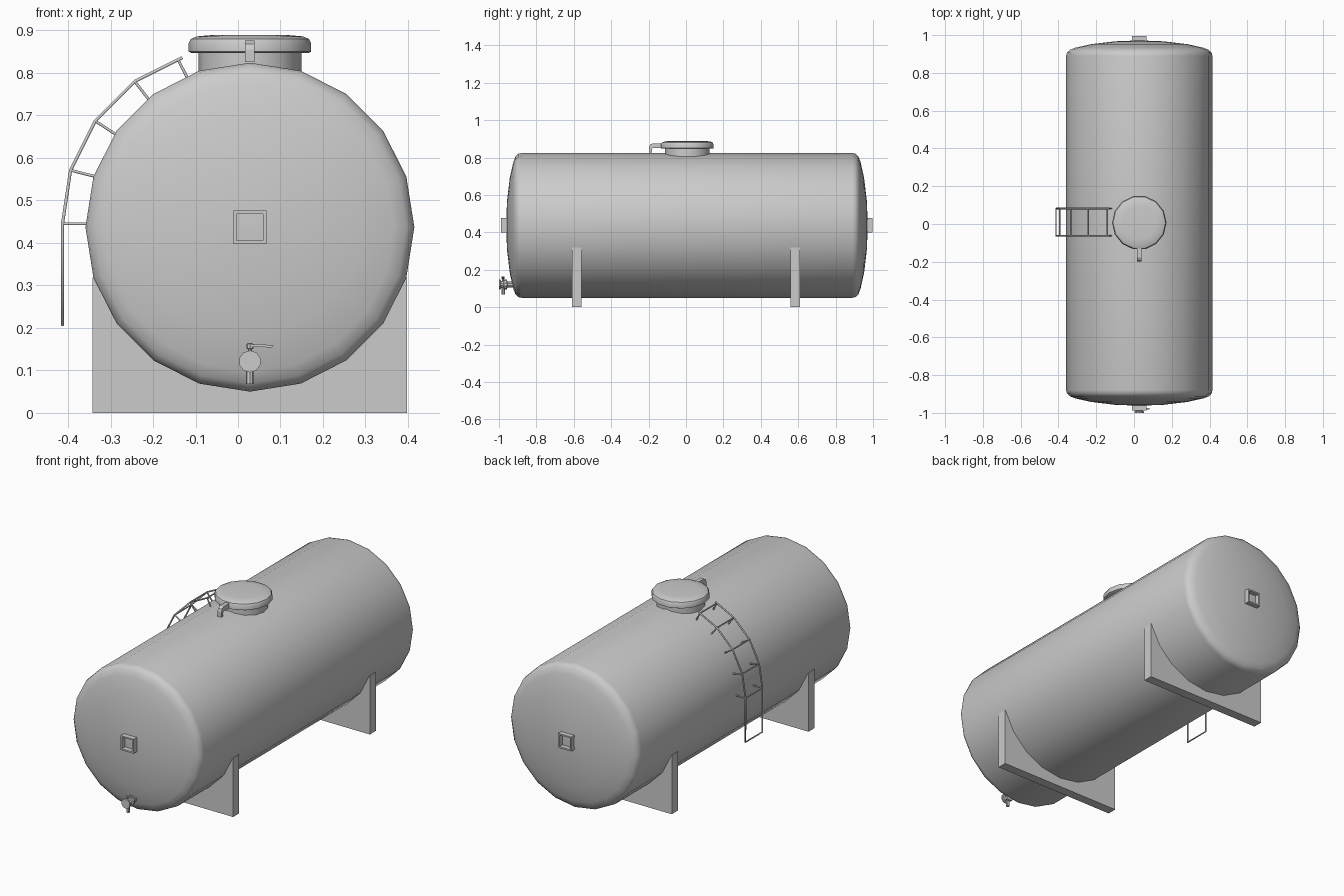
import bpy, bmesh
from math import sin, cos, pi, radians
from mathutils import Vector

if "Cube" in bpy.data.objects:
    bpy.data.objects.remove(bpy.data.objects["Cube"])

CX, CY, CZ, R = 0.028, 0.005, 0.437, 0.387


def finish(name, bm, angle=None):
    bmesh.ops.remove_doubles(bm, verts=bm.verts, dist=1e-6)
    bmesh.ops.recalc_face_normals(bm, faces=bm.faces)
    me = bpy.data.meshes.new(name)
    bm.to_mesh(me)
    bm.free()
    ob = bpy.data.objects.new(name, me)
    bpy.context.collection.objects.link(ob)
    if angle:
        bpy.ops.object.select_all(action='DESELECT')
        ob.select_set(True)
        bpy.context.view_layer.objects.active = ob
        bpy.ops.object.shade_smooth_by_angle(angle=radians(angle))
    return ob


def lathe(name, profile, centre, axis, sides, angle=40):
    """Revolve (radius, height) points round the y or z axis."""
    bm = bmesh.new()
    c = Vector(centre)
    rings = []
    for r, h in profile:
        ring = []
        for i in range(sides):
            a = 2 * pi * i / sides
            u, v = r * sin(a), r * cos(a)
            ring.append(bm.verts.new(c + (Vector((u, h, v)) if axis == 'Y' else Vector((v, u, h)))))
        rings.append(ring)
    for a, b in zip(rings, rings[1:]):
        for i in range(sides):
            j = (i + 1) % sides
            bm.faces.new((a[i], a[j], b[j], b[i]))
    bm.faces.new(rings[0])
    bm.faces.new(rings[-1])
    return finish(name, bm, angle)


def prism(name, pts, axis, lo, hi):
    """Extrude a 2D outline: (x,z) along y, or (y,z) along x."""
    bm = bmesh.new()
    f = bm.faces.new([bm.verts.new((u, lo, v) if axis == 'Y' else (lo, u, v)) for u, v in pts])
    ext = bmesh.ops.extrude_face_region(bm, geom=[f])
    d = Vector((0, hi - lo, 0)) if axis == 'Y' else Vector((hi - lo, 0, 0))
    bmesh.ops.translate(bm, vec=d, verts=[e for e in ext['geom'] if isinstance(e, bmesh.types.BMVert)])
    return finish(name, bm)


def tube(name, pts, r, cyclic=False):
    cu = bpy.data.curves.new(name, 'CURVE')
    cu.dimensions = '3D'
    cu.bevel_depth, cu.bevel_resolution, cu.use_fill_caps = r, 1, True
    sp = cu.splines.new('POLY')
    sp.points.add(len(pts) - 1)
    for p, q in zip(sp.points, pts):
        p.co = (*q, 1)
    sp.use_cyclic_u = cyclic
    ob = bpy.data.objects.new(name, cu)
    bpy.context.collection.objects.link(ob)
    bpy.ops.object.select_all(action='DESELECT')
    ob.select_set(True)
    bpy.context.view_layer.objects.active = ob
    bpy.ops.object.convert(target='MESH')
    return ob


# Tank shell with domed ends
dome = [(R, 0.885), (0.383, 0.902), (0.368, 0.917), (0.34, 0.928), (0.255, 0.947), (0.13, 0.962), (0.002, 0.967)]
shell = [(r, -h) for r, h in reversed(dome)] + dome
lathe("tank_shell", shell, (CX, CY, CZ), 'Y', 20)

# Saddle supports cradling the shell
arc = [(CX + (R - 0.002) * cos(radians(-18 * k)), CZ + (R - 0.002) * sin(radians(-18 * k))) for k in range(1, 10)]
outline = [(CX - 0.37, arc[-1][1]), (CX - 0.37, 0), (CX + 0.37, 0), (CX + 0.37, arc[0][1])] + arc
for name, y in (("front_saddle", -0.584), ("back_saddle", 0.584)):
    prism(name, outline, 'Y', y - 0.026, y + 0.026)

# Manhole neck and lid
lathe("manhole_neck", [(0.121, 0.77), (0.121, 0.855)], (CX, 0.007, 0), 'Z', 14)
lathe("manhole_lid", [(0.138, 0.847), (0.144, 0.850), (0.144, 0.870), (0.139, 0.880), (0.125, 0.886), (0.09, 0.889)],
      (CX, 0.007, 0), 'Z', 14)

# Lid latch, bent downwards at its end
latch = [(-0.11, 0.851), (-0.11, 0.876), (-0.178, 0.876), (-0.192, 0.868), (-0.198, 0.855),
         (-0.198, 0.826), (-0.183, 0.826), (-0.183, 0.846), (-0.176, 0.851)]
prism("lid_latch", latch, 'X', CX - 0.011, CX + 0.011)

# Square sight frames on both ends
for name, lo, hi in (("front_sight_frame", -0.988, -0.945), ("back_sight_frame", 0.955, 0.996)):
    bm = bmesh.new()
    loops = []
    for s, y in ((0.039, lo), (0.039, hi), (0.031, hi), (0.031, lo)):
        loops.append([bm.verts.new((CX + s * u, y, CZ + s * v)) for u, v in ((-1, -1), (1, -1), (1, 1), (-1, 1))])
    for k in range(4):
        a, b = loops[k], loops[(k + 1) % 4]
        for i in range(4):
            j = (i + 1) % 4
            bm.faces.new((a[i], a[j], b[j], b[i]))
    finish(name, bm)

# Drain valve: pipe, spout, stem, lever
lathe("drain_pipe", [(0.016, -0.90), (0.016, -0.955), (0.026, -0.958), (0.026, -0.972), (0.02, -0.975),
                     (0.02, -0.99), (0.026, -0.992), (0.026, -1.0)], (CX, 0, 0.121), 'Y', 10, 30)
lathe("drain_spout", [(0.009, 0.068), (0.009, 0.12)], (CX, -0.978, 0), 'Z', 8)
lathe("drain_stem", [(0.005, 0.13), (0.005, 0.15), (0.008, 0.152), (0.008, 0.162), (0.004, 0.165)],
      (CX, -0.978, 0), 'Z', 8)
prism("drain_lever", [(CX, 0.155), (0.05, 0.155), (0.08, 0.154), (0.083, 0.158), (0.055, 0.162), (CX, 0.160)],
      'Y', -0.983, -0.973)

# Curved ladder: one rail loop over the foot, rungs and standoffs
path = [(-0.413, 0.207), (-0.413, 0.445), (-0.394, 0.571), (-0.336, 0.687), (-0.243, 0.78), (-0.131, 0.836)]
Y0, Y1 = -0.062, 0.082
rail = [(x, Y0, z) for x, z in reversed(path)] + [(x, Y1, z) for x, z in path]
tube("ladder_rails", rail, 0.0042)
stands = path[1:5] + [(-0.141, 0.831)]
feet = [(-0.352, 0.445), (-0.335, 0.556), (-0.284, 0.653), (-0.208, 0.735), (-0.119, 0.788)]
for i, ((x, z), (fx, fz)) in enumerate(zip(stands, feet)):
    tube(f"ladder_rung_{i + 1}", [(x, Y0, z), (x, Y1, z)], 0.0038)
    for side, y in (("front", Y0), ("back", Y1)):
        tube(f"ladder_standoff_{side}_{i + 1}", [(x, y, z), (fx, y, fz)], 0.0038)
